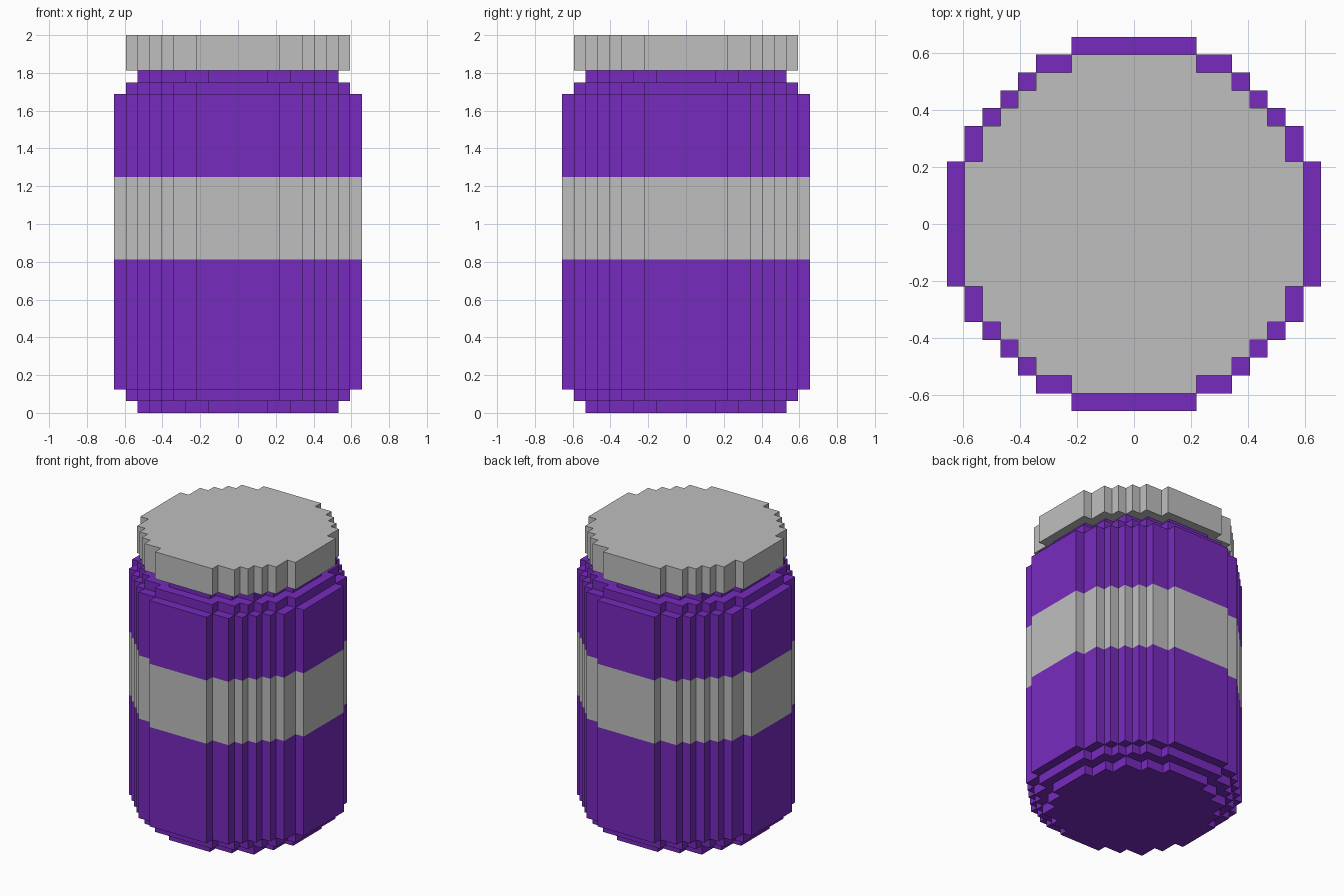
import bpy
import bmesh

cube = bpy.data.objects.get("Cube")
if cube:
    bpy.data.objects.remove(cube, do_unlink=True)

U = 2 / 32  # size of one block


def material(name, rgb):
    m = bpy.data.materials.new(name)
    m.use_nodes = True
    m.diffuse_color = (*rgb, 1)
    m.node_tree.nodes["Principled BSDF"].inputs["Base Color"].default_value = (*rgb, 1)
    return m


PURPLE = material("purple", (0.184, 0.024, 0.515))
GREY = material("light grey", (0.521, 0.521, 0.521))


def blocky_circle(diameter):
    """Counter-clockwise stair-stepped outline of a circle, in blocks."""
    r = diameter // 2
    height = [max(y for y in range(r + 1) if x * x + y * y <= (diameter / 2) ** 2)
              for x in range(r + 1)]
    quarter = []
    for x in range(r + 1):
        below = height[x + 1] if x < r else None
        if below != height[x]:
            quarter.append((x + 0.5, height[x] + 0.5))
            if below is not None:
                quarter.append((x + 0.5, below + 0.5))
    outline = []
    for _ in range(4):
        outline += quarter
        quarter = [(y, -x) for x, y in quarter]
    return outline[::-1]


def disc(name, diameter, levels, mats):
    """Stack of wall bands between the levels, one material per band, capped at both ends."""
    bm = bmesh.new()
    outline = blocky_circle(diameter)
    n = len(outline)
    rings = [[bm.verts.new((x * U, y * U, z * U)) for x, y in outline] for z in levels]
    slots = list(dict.fromkeys(mats))
    for mat, lo, hi in zip(mats, rings, rings[1:]):
        for i in range(n):
            j = (i + 1) % n
            face = bm.faces.new((lo[i], lo[j], hi[j], hi[i]))
            face.material_index = slots.index(mat)
    bm.faces.new(rings[0][::-1]).material_index = slots.index(mats[0])
    bm.faces.new(rings[-1]).material_index = slots.index(mats[-1])
    mesh = bpy.data.meshes.new(name)
    bm.to_mesh(mesh)
    bm.free()
    for mat in slots:
        mesh.materials.append(mat)
    obj = bpy.data.objects.new(name, mesh)
    bpy.context.collection.objects.link(obj)
    return obj


# Stepped base
disc("foot", 17, (0, 1), [PURPLE])
disc("base_step", 19, (1, 2), [PURPLE])
# Main body with the label band around it
disc("body", 21, (2, 13, 20, 27), [PURPLE, GREY, PURPLE])
# Stepped shoulder, neck and lid
disc("shoulder", 19, (27, 28), [PURPLE])
disc("neck", 17, (28, 29), [PURPLE])
disc("lid", 19, (29, 32), [GREY])
